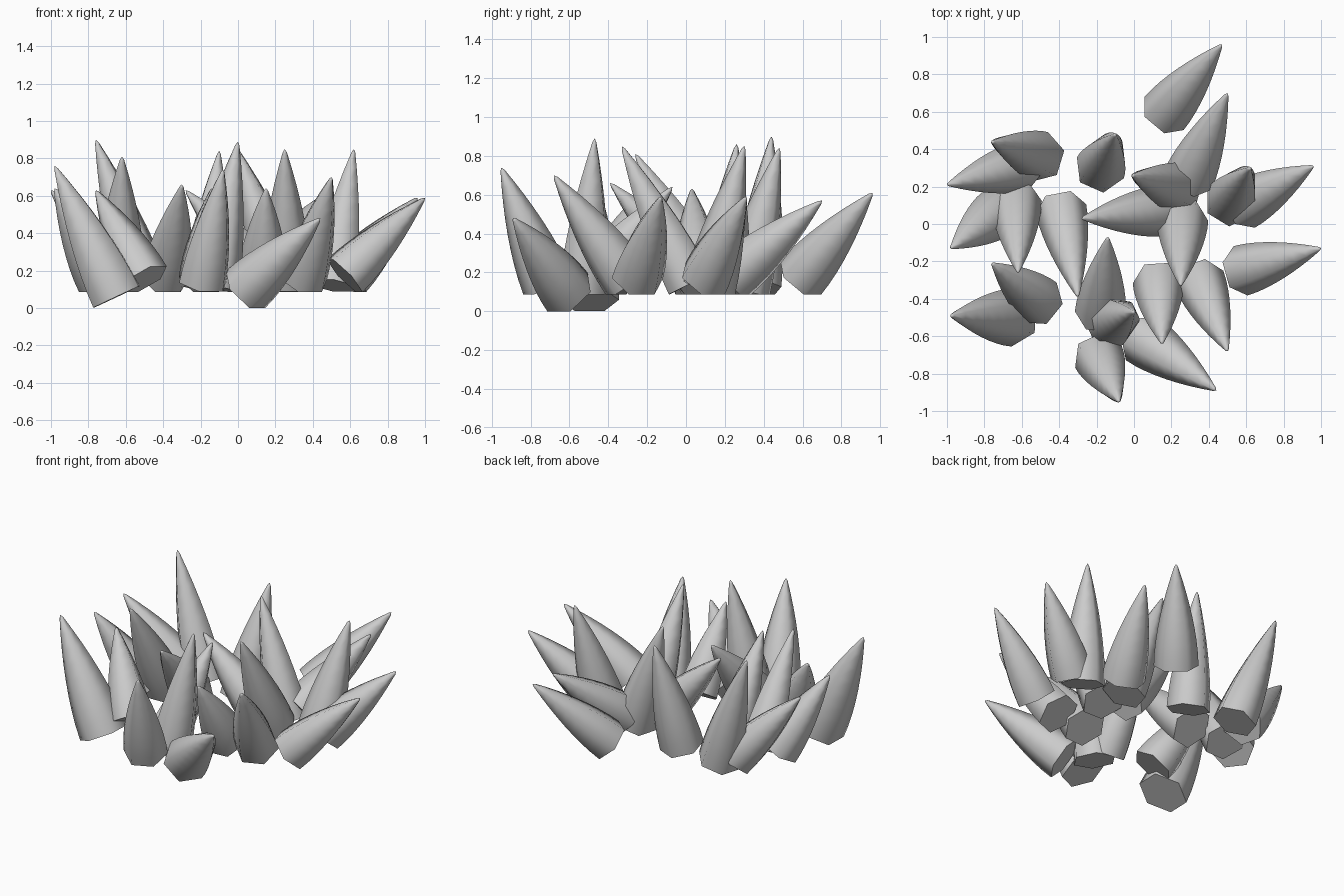
import bpy, bmesh, math
from mathutils import Vector

if "Cube" in bpy.data.objects:
    bpy.data.objects.remove(bpy.data.objects["Cube"])

SIDES, RINGS, RADIUS = 6, 9, 0.137


def spike(bx, by, tx, ty, tz, floor=0.085, radius=RADIUS):
    # the cut end's lowest rim point sits at floor height
    tip = Vector((tx, ty, tz))
    lean = (tip - Vector((bx, by, floor + 0.06))).normalized()
    base = Vector((bx, by, floor + 0.9 * radius * math.hypot(lean.x, lean.y)))
    axis = tip - base
    rot = axis.to_track_quat('Z', 'Y')
    bm = bmesh.new()
    rings = []
    for k in range(RINGS):
        t = 0.975 * k / (RINGS - 1)
        r = radius * (1 - t ** 1.65) + 0.006 * t      # bulging taper
        ring = []
        for i in range(SIDES):
            a = 2 * math.pi * i / SIDES
            ring.append(bm.verts.new(base + rot @ Vector(
                (r * math.cos(a), r * math.sin(a), axis.length * t))))
        rings.append(ring)
    point = bm.verts.new(tip)
    for i in range(SIDES):
        j = (i + 1) % SIDES
        for lo, hi in zip(rings, rings[1:]):
            bm.faces.new((lo[i], lo[j], hi[j], hi[i])).smooth = True
        bm.faces.new((rings[-1][i], rings[-1][j], point)).smooth = True
    # flat cut end with a crisp rim
    cap = bm.faces.new(rings[0][::-1])
    for e in cap.edges:
        e.smooth = False
    mesh = bpy.data.meshes.new("spike")
    bm.to_mesh(mesh)
    bm.free()
    bpy.context.collection.objects.link(bpy.data.objects.new("spike", mesh))


# base x, y and tip x, y, z of each spike
BACK = [
    (.16, .59, .47, .96, .61), (.29, .24, .50, .70, .57),
    (.58, .10, .96, .31, .59), (.51, .12, .62, .30, .85),
    (-.18, .30, -.10, .48, .84), (-.50, .36, -.76, .44, .90),
    (-.60, .31, -1, .21, .63),
]
MIDDLE = [
    (.57, -.25, 1, -.13, .59), (.24, .19, -.01, .26, .86),
    (.14, .07, -.28, .03, .63), (.26, .02, .25, -.33, .85),
    (-.73, .06, -.98, -.13, .64), (-.63, .12, -.62, -.26, .81),
    (-.39, .08, -.30, -.39, .66), (-.18, -.48, -.14, -.07, .64),
]
FRONT = [
    (-.50, -.42, -.76, -.21, .63), (-.13, -.53, 0, -.47, .89),
    (-.19, -.71, -.08, -.95, .74), (.35, -.30, .50, -.68, .70),
    (.13, -.31, .15, -.64, .64),
]
for row in BACK + MIDDLE + FRONT:
    spike(*row)

# two larger spikes that reach the ground
spike(-.65, -.50, -.98, -.49, .76, floor=0, radius=.155)
spike(.04, -.61, .44, -.89, .48, floor=0, radius=.145)
